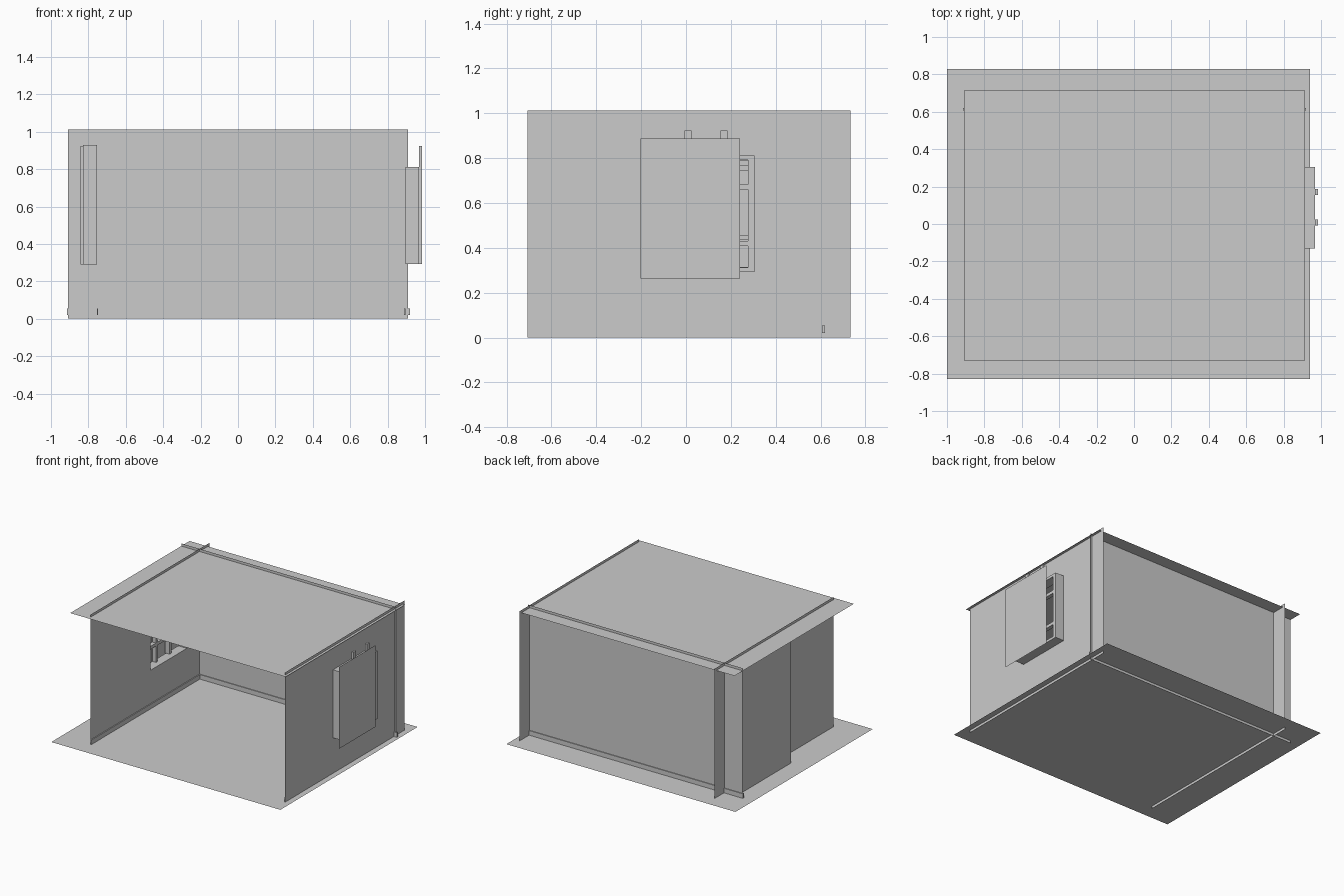
import bpy
import bmesh

cube = bpy.data.objects.get("Cube")
if cube:
    bpy.data.objects.remove(cube, do_unlink=True)

grey = bpy.data.materials.new("plain grey")
grey.use_nodes = True
grey.diffuse_color = (0.6, 0.6, 0.6, 1)
grey.node_tree.nodes["Principled BSDF"].inputs["Base Color"].default_value = (0.6, 0.6, 0.6, 1)

FLOOR, CEILING, TOP = 0.02, 0.993, 1.013


def finish(name, bm):
    mesh = bpy.data.meshes.new(name)
    bm.to_mesh(mesh)
    bm.free()
    mesh.materials.append(grey)
    obj = bpy.data.objects.new(name, mesh)
    bpy.context.collection.objects.link(obj)
    return obj


def add_box(bm, x, y, z):
    """Axis-aligned box from three (low, high) ranges."""
    x, y, z = sorted(x), sorted(y), sorted(z)
    verts = bmesh.ops.create_cube(bm, size=1)["verts"]
    for v in verts:
        v.co = [r[0] if c < 0 else r[1] for c, r in zip(v.co, (x, y, z))]


def box(name, x, y, z):
    bm = bmesh.new()
    add_box(bm, x, y, z)
    return finish(name, bm)


def sheet(name, axis, pos, a, b, hole=None):
    """Thin sheet across one axis, optionally with a rectangular hole."""
    bm = bmesh.new()

    def ring(a, b):
        out = []
        for u, w in ((a[0], b[0]), (a[1], b[0]), (a[1], b[1]), (a[0], b[1])):
            co = [u, w]
            co.insert(axis, pos)
            out.append(bm.verts.new(co))
        return out

    outer = ring(a, b)
    if hole:
        inner = ring(*hole)
        for i in range(4):
            j = (i + 1) % 4
            bm.faces.new((outer[i], outer[j], inner[j], inner[i]))
    else:
        bm.faces.new(outer)
    # Face the sheet away from the middle of the room
    bm.normal_update()
    for f in bm.faces:
        if f.normal[axis] * (pos - (0.5 if axis == 2 else 0)) < 0:
            f.normal_flip()
    return finish(name, bm)


def window(side, wall_x, out, y, z):
    """Deep frame with glazing bars and two hanging rails outside a wall."""
    t = 0.028
    front = wall_x + out * 0.073
    bm = bmesh.new()
    for ys in ((y[0], y[0] + t), (y[1] - t, y[1])):
        add_box(bm, (wall_x, front), ys, z)
    for zs in ((z[0], z[0] + 0.02), (z[1] - 0.02, z[1])):
        add_box(bm, (wall_x, front), (y[0] + t, y[1] - t), zs)
    finish(side + "_window_frame", bm)

    # Glazing bars
    bm = bmesh.new()
    bar_x = (front - out * 0.03, front)
    h = z[1] - z[0]
    for f in (0.245, 0.73):
        zc = z[0] + f * h
        add_box(bm, bar_x, (y[0] + t, y[1] - t), (zc - 0.012, zc + 0.012))
    for f in (1 / 3, 2 / 3):
        yc = y[0] + f * (y[1] - y[0])
        add_box(bm, bar_x, (yc - 0.01, yc + 0.01), (z[0] + 0.02, z[1] - 0.02))
    finish(side + "_window_bars", bm)

    # Vertical rails that carry the cover
    for i, f in enumerate((0.32, 0.69)):
        yc = y[0] + f * (y[1] - y[0])
        box(f"{side}_rail_{i + 1}", (front, front + out * 0.015),
            (yc - 0.016, yc + 0.016), (z[0], 0.923))


# Floor and ceiling
sheet("floor", 2, FLOOR, (-1.0, 0.94), (-0.83, 0.83))
sheet("ceiling", 2, CEILING, (-0.91, 0.915), (-0.73, 0.714))

# Walls, which pass slightly through the floor and ceiling
LEFT, RIGHT, BACK = -0.755, 0.895, 0.613
depth, height = (-0.707, 0.734), (0, TOP)
sheet("wall_low_x", 0, LEFT, depth, height, ((0.02, 0.46), (0.31, 0.91)))
sheet("wall_high_x", 0, RIGHT, depth, height, ((-0.10, 0.277), (0.315, 0.79)))
sheet("back_wall", 1, BACK, (-0.909, 0.909), height)

# Windows and their outside covers
window("high_x", RIGHT, 1, (-0.13, 0.305), (0.292, 0.812))
window("low_x", LEFT, -1, (-0.008, 0.488), (0.29, 0.928))
sheet("high_x_cover", 0, 0.998, (-0.203, 0.24), (0.263, 0.888))
sheet("low_x_cover", 0, -0.855, (-0.05, 0.6), (FLOOR, 0.97))

# Skirting boards
skirt = (FLOOR, 0.055)
box("back_skirting", (-0.915, 0.92), (BACK - 0.006, BACK + 0.006), skirt)
box("low_x_skirting", (LEFT, LEFT + 0.007), (-0.707, BACK), skirt)
box("high_x_skirting", (RIGHT - 0.007, RIGHT), (-0.707, BACK), skirt)
